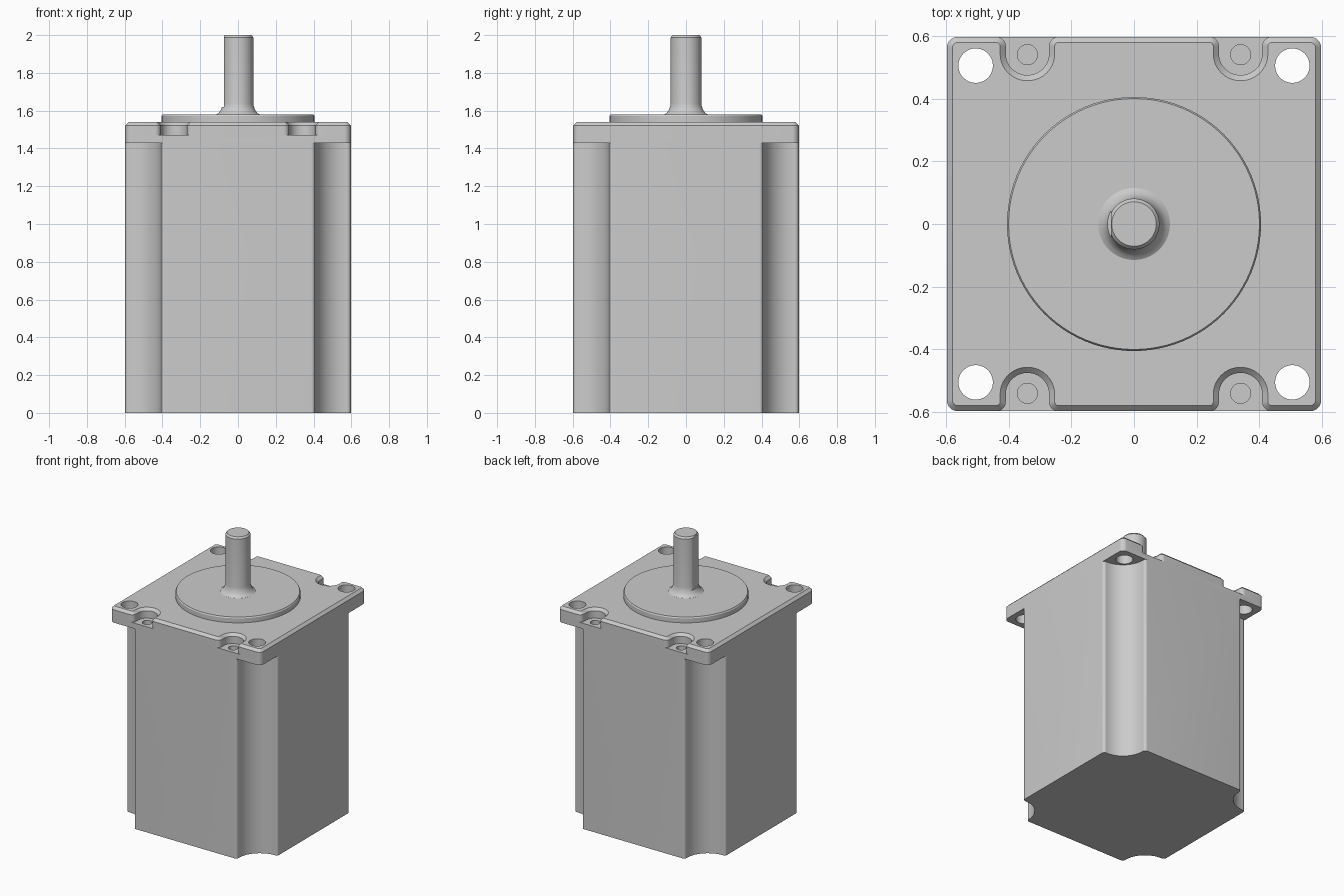
import bpy, bmesh, math
from mathutils import Vector

if "Cube" in bpy.data.objects:
    bpy.data.objects.remove(bpy.data.objects["Cube"])

HALF = 0.597
PLATE_LOW, SLOT_FLOOR, PLATE_TOP = 1.43, 1.47, 1.54

metal = bpy.data.materials.new("light_grey_metal")
metal.use_nodes = True
metal.diffuse_color = (0.6, 0.6, 0.6, 1)
metal.node_tree.nodes["Principled BSDF"].inputs["Base Color"].default_value = (0.6, 0.6, 0.6, 1)


def add_object(name, bm):
    bmesh.ops.recalc_face_normals(bm, faces=bm.faces)
    mesh = bpy.data.meshes.new(name)
    bm.to_mesh(mesh)
    bm.free()
    mesh.materials.append(metal)
    obj = bpy.data.objects.new(name, mesh)
    bpy.context.collection.objects.link(obj)
    return obj


def four_way(quadrant):
    """Mirror the corners of one quadrant into a closed outline."""
    out = []
    for sx, sy in ((1, 1), (-1, 1), (-1, -1), (1, -1)):
        part = [(sx * x, sy * y, r) for x, y, r in quadrant]
        out += part if sx * sy > 0 else part[::-1]
    return out


def fillet(corners, steps=10):
    """Round each right-angled corner by its radius."""
    pts = []
    for i, (x, y, r) in enumerate(corners):
        p = Vector((x, y))
        d1 = (Vector(corners[i - 1][:2]) - p).normalized()
        d2 = (Vector(corners[(i + 1) % len(corners)][:2]) - p).normalized()
        centre = p + (d1 + d2) * r
        for k in range(steps + 1):
            a = math.pi / 2 * k / steps
            pts.append(centre - d2 * r * math.cos(a) - d1 * r * math.sin(a))
    return pts


def prism(name, pts, z0, z1, chamfer=0):
    bm = bmesh.new()
    base = bm.faces.new([bm.verts.new((p.x, p.y, z0)) for p in pts])
    res = bmesh.ops.extrude_face_region(bm, geom=[base], use_keep_orig=True)
    top = [g for g in res["geom"] if isinstance(g, bmesh.types.BMVert)]
    for v in top:
        v.co.z = z1
    bmesh.ops.recalc_face_normals(bm, faces=bm.faces)
    if chamfer:
        edges = [e for e in bm.edges if all(v.co.z > z1 - 1e-5 for v in e.verts)]
        bmesh.ops.bevel(bm, geom=edges, offset=chamfer, segments=1,
                        affect='EDGES', clamp_overlap=False)
    return add_object(name, bm)


def lathe(name, profile, steps=64):
    """Spin a radius/height profile around z and close both ends."""
    bm = bmesh.new()
    rings = [[bm.verts.new((r * math.cos(math.tau * k / steps),
                            r * math.sin(math.tau * k / steps), z))
              for k in range(steps)] for r, z in profile]
    for a, b in zip(rings, rings[1:]):
        for k in range(steps):
            n = (k + 1) % steps
            bm.faces.new((a[k], a[n], b[n], b[k]))
    bm.faces.new(rings[0][::-1])
    bm.faces.new(rings[-1])
    return add_object(name, bm)


def combine(obj, other, operation):
    mod = obj.modifiers.new("combine", 'BOOLEAN')
    mod.operation, mod.object, mod.solver = operation, other, 'EXACT'
    bpy.context.view_layer.objects.active = obj
    bpy.ops.object.modifier_apply(modifier=mod.name)
    bpy.data.objects.remove(other)


def drill(obj, x, y, radius, z0, z1):
    for sx in (-1, 1):
        for sy in (-1, 1):
            cutter = lathe("drill", [(radius, z0), (radius, z1)], 40)
            cutter.location = (sx * x, sy * y, 0)
            cutter.hide_render = True
            combine(obj, cutter, 'DIFFERENCE')


# Housing: scooped-corner body, mounting plate and slotted plate top
body_outline = fillet(four_way([(HALF, 0.408, 0.02), (0.408, 0.408, 0.167),
                                (0.408, HALF, 0.02)]))
plate_outline = fillet(four_way([(HALF, HALF, 0.035)]))
slotted_outline = fillet(four_way([
    (HALF, HALF, 0.035), (0.409, HALF, 0.03), (0.409, 0.475, 0.068),
    (0.271, 0.475, 0.068), (0.271, HALF, 0.03)]))

housing = prism("motor_housing", body_outline, 0, PLATE_LOW)
plate = prism("plate_base", plate_outline, PLATE_LOW, SLOT_FLOOR)
plate_top = prism("plate_top", slotted_outline, SLOT_FLOOR, PLATE_TOP, 0.018)
combine(plate, plate_top, 'UNION')
combine(housing, plate, 'UNION')

# Corner mounting holes and blind screw holes in the slots
drill(housing, 0.505, 0.505, 0.055, 1.4, 1.6)
drill(housing, 0.34, 0.54, 0.032, 1.42, 1.5)

# Raised pilot disc
disc = lathe("pilot_disc", [(0.405, 1.535), (0.405, 1.572), (0.4, 1.58)], 96)

# Shaft with flared root, chamfered tip and a flat on one side
shaft = lathe("shaft", [(0.118, 1.578), (0.103, 1.587), (0.091, 1.603), (0.083, 1.625),
                        (0.081, 1.64), (0.081, 1.988), (0.071, 2.0)])
bm = bmesh.new()
bmesh.ops.create_cube(bm, size=1)
flat = add_object("flat_cutter", bm)
flat.location = (-0.574, 0, 2.12)
flat.hide_render = True
combine(shaft, flat, 'DIFFERENCE')

# Smooth curved faces, keep edges sharp
bpy.ops.object.select_all(action='DESELECT')
for obj in (housing, disc, shaft):
    obj.select_set(True)
bpy.context.view_layer.objects.active = housing
bpy.ops.object.shade_smooth_by_angle(angle=math.radians(30))
